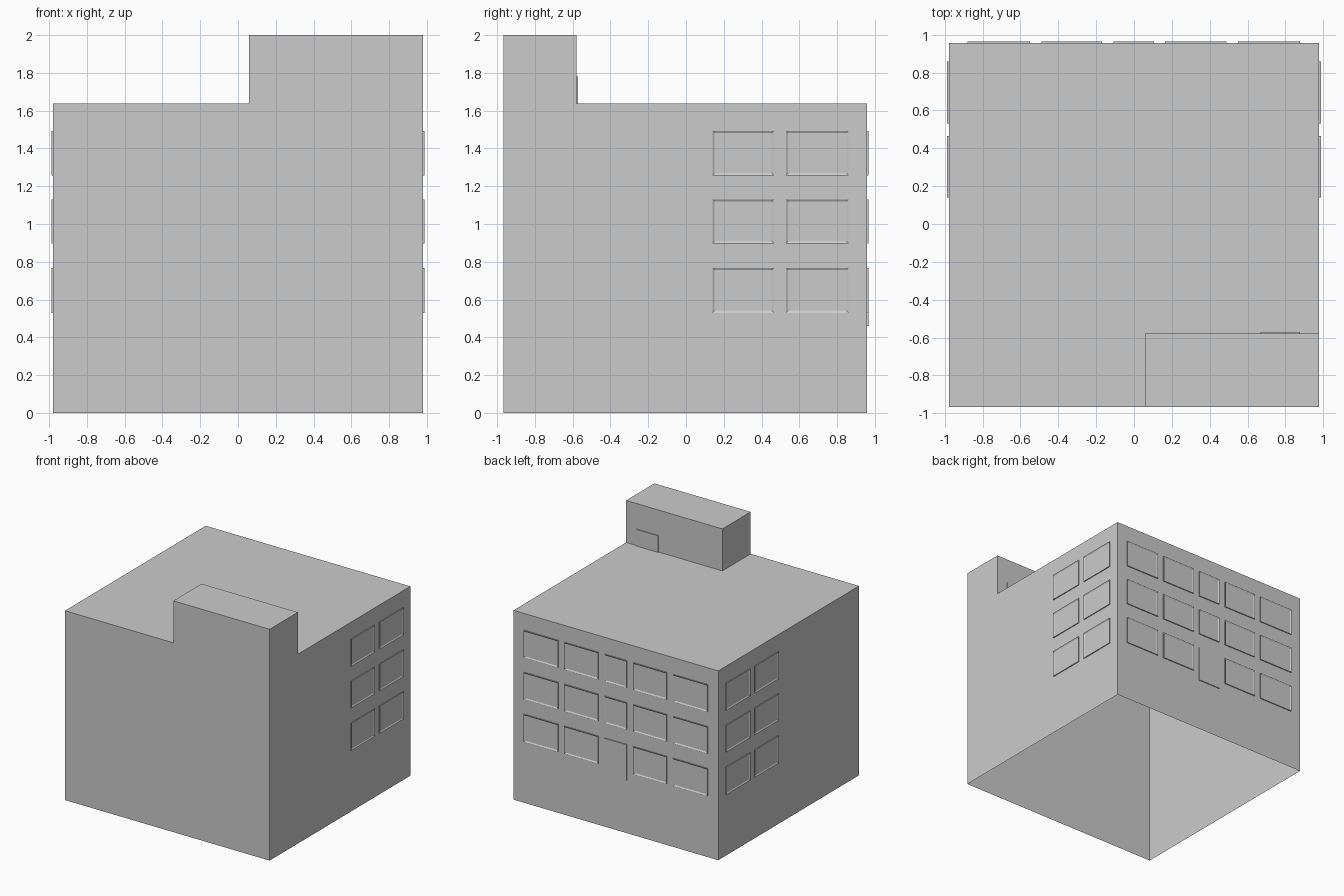
import bpy, bmesh
from mathutils import Vector

if "Cube" in bpy.data.objects:
    bpy.data.objects.remove(bpy.data.objects["Cube"])

WX, FRONT, BACK = 0.979, -0.966, 0.957    # wall planes
ROOF, TOP = 1.637, 2.0
TX, TY = 0.058, -0.58                     # stair tower inner corner
OUT, RIM = 0.008, 0.016                   # frame depth and width


def finish(bm, name):
    me = bpy.data.meshes.new(name)
    bm.to_mesh(me)
    bm.free()
    ob = bpy.data.objects.new(name, me)
    bpy.context.collection.objects.link(ob)
    return ob


# building shell: open underneath, stair tower raised from one roof corner
bm = bmesh.new()
bmesh.ops.create_cube(bm, size=1)
for v in bm.verts:
    v.co = (WX if v.co.x > 0 else -WX,
            BACK if v.co.y > 0 else FRONT,
            ROOF if v.co.z > 0 else 0)
bm.faces.ensure_lookup_table()
bmesh.ops.delete(bm, geom=[f for f in bm.faces if f.normal.z < -0.5], context='FACES')
for co, no in (((TX, 0, 0), (1, 0, 0)), ((0, TY, 0), (0, 1, 0))):
    bmesh.ops.bisect_plane(bm, geom=bm.verts[:] + bm.edges[:] + bm.faces[:],
                           plane_co=co, plane_no=no, dist=1e-5)
bm.normal_update()
corner = [f for f in bm.faces if f.normal.z > 0.5
          and f.calc_center_median().x > TX and f.calc_center_median().y < TY]
res = bmesh.ops.extrude_face_region(bm, geom=corner)
for v in res["geom"]:
    if isinstance(v, bmesh.types.BMVert):
        v.co.z = TOP
bm.normal_update()
finish(bm, "building_shell")


def panel(name, origin, along, out, u, z, framed=True):
    """Raised slab on a wall; framed ones get a sunken pane."""
    bm = bmesh.new()
    o, a, n = Vector(origin), Vector(along), Vector(out)
    a = Vector((0, 0, 1)).cross(n)  # keeps the outline facing outwards
    s = 1 if a.dot(Vector(along)) > 0 else -1
    us = sorted((u[0] * s, u[1] * s))
    pts = [(us[0], z[0]), (us[1], z[0]), (us[1], z[1]), (us[0], z[1])]
    base = [bm.verts.new(o + a * p + Vector((0, 0, q))) for p, q in pts]
    face = [bm.verts.new(v.co + n * OUT) for v in base]
    for i in range(4):
        j = (i + 1) % 4
        bm.faces.new((base[i], base[j], face[j], face[i]))
    f = bm.faces.new(face)
    bm.normal_update()
    if framed:
        bmesh.ops.inset_individual(bm, faces=[f], thickness=RIM)
        for v in f.verts:
            v.co -= n * (OUT - 0.001)
    return finish(bm, name)


back = ((0, BACK, 0), (1, 0, 0), (0, 1, 0))
storeys = [(0.53, 0.768), (0.898, 1.13), (1.258, 1.493)]
columns = [(-0.88, -0.55), (-0.49, -0.17), (-0.108, 0.105), (0.165, 0.49), (0.55, 0.878)]

# windows on the back and both sides, entrance door in the middle
for r, z in enumerate(storeys):
    for c, u in enumerate(columns):
        if r == 0 and c == 2:
            panel("entrance_door", *back, u, (0.46, 0.768), framed=False)
        else:
            panel(f"back_window_{r}_{c}", *back, u, z)
    for c, u in enumerate([(0.14, 0.465), (0.53, 0.86)]):
        for side, sx in (("left", -1), ("right", 1)):
            panel(f"{side}_window_{r}_{c}", (sx * WX, 0, 0), (0, 1, 0), (sx, 0, 0), u, z)

# door from the tower onto the roof
panel("roof_door", (0, TY, 0), (1, 0, 0), (0, 1, 0), (0.668, 0.878), (ROOF, 1.78), framed=False)
